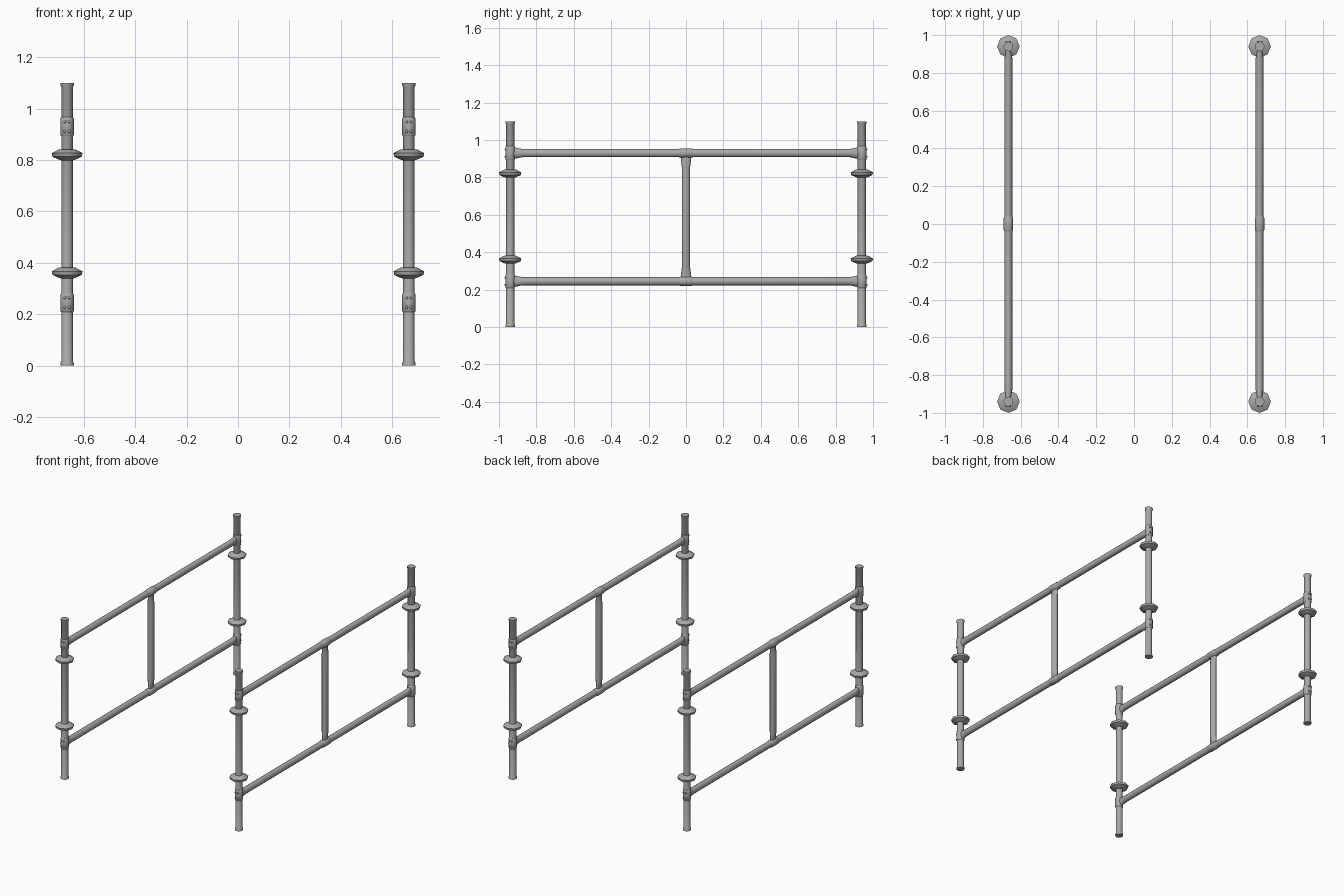
import bpy, bmesh
from math import pi, cos, sin, radians
from mathutils import Vector

cube = bpy.data.objects.get("Cube")
if cube:
    bpy.data.objects.remove(cube, do_unlink=True)

steel = bpy.data.materials.new("galvanised grey")
steel.use_nodes = True
GREY = (0.4, 0.4, 0.4, 1)
steel.diffuse_color = GREY
steel.node_tree.nodes["Principled BSDF"].inputs["Base Color"].default_value = GREY

X, Y, Z = Vector((1, 0, 0)), Vector((0, 1, 0)), Vector((0, 0, 1))
SIDE, DEPTH, TOP = 0.665, 0.94, 1.1
RAILS = (0.245, 0.93)


def loft(name, origin, axis, u, v, sections, sides=8, angle=50):
    """Skin rings given as (distance along axis, radius on u, radius on v)."""
    bm = bmesh.new()
    rings = []
    for d, ru, rv in sections:
        ring = []
        for i in range(sides):
            a = 2 * pi * i / sides
            ring.append(bm.verts.new(origin + axis * d + u * ru * cos(a) + v * rv * sin(a)))
        rings.append(ring)
    for a, b in zip(rings, rings[1:]):
        for i in range(sides):
            j = (i + 1) % sides
            bm.faces.new((a[i], a[j], b[j], b[i]))
    bm.faces.new(rings[0][::-1])
    bm.faces.new(rings[-1])
    bmesh.ops.recalc_face_normals(bm, faces=bm.faces)
    mesh = bpy.data.meshes.new(name)
    bm.to_mesh(mesh)
    bm.free()
    mesh.materials.append(steel)
    obj = bpy.data.objects.new(name, mesh)
    bpy.context.collection.objects.link(obj)
    bpy.ops.object.select_all(action="DESELECT")
    obj.select_set(True)
    bpy.context.view_layer.objects.active = obj
    bpy.ops.object.shade_smooth_by_angle(angle=radians(angle))
    return obj


def round_loft(name, origin, axis, u, v, profile, **options):
    return loft(name, origin, axis, u, v, [(d, r, r) for d, r in profile], **options)


def crimped_tube(name, origin, axis, wide, half, r, thin, flare, crimp):
    """Tube with both ends pinched on x and widened across."""
    ends = [(half, thin, flare), (half - crimp * 0.4, thin, flare * 0.95), (half - crimp, r, r)]
    sections = [(-d, a, b) for d, a, b in ends] + ends[::-1]
    loft(name, origin, axis, X, wide, sections, sides=12)


def post(side, end, label):
    base = Vector((side * SIDE, end * DEPTH, 0))
    lip = [(0, 0.026), (0.01, 0.026), (0.016, 0.0225)]
    profile = lip + [(TOP - d, r) for d, r in reversed(lip)]
    round_loft(label + "_post", base, Z, X, Y, profile, sides=12)

    # Eight-sided locking rings
    for z in (0.36, 0.82):
        ring = [(-0.021, 0.024), (-0.017, 0.036), (-0.007, 0.057), (0.007, 0.06),
                (0.012, 0.05), (0.021, 0.033), (0.022, 0.022)]
        round_loft(label + "_locking_ring", base + Z * z, Z, X, Y, ring)

    # Joint sleeves with their rivets
    for z in RAILS:
        sleeve = [(-0.037, 0.023), (-0.032, 0.026), (0.032, 0.026), (0.037, 0.023)]
        round_loft(label + "_joint_sleeve", base + Z * z, Z, X, Y, sleeve, sides=12)
        for dz in (-0.019, 0.019):
            for dx in (-0.009, 0.009):
                spot = base + Vector((dx, end * 0.022, z + dz))
                round_loft(label + "_rivet", spot, Y * end, X, Z,
                           [(0, 0.006), (0.005, 0.006), (0.008, 0.003)], sides=6)


def frame(side, label):
    for end, where in ((-1, "front"), (1, "back")):
        post(side, end, f"{label}_{where}")

    # Horizontal rails and the clamps at mid length
    for z, where in zip(RAILS, ("lower", "upper")):
        centre = Vector((side * SIDE, 0, z))
        crimped_tube(f"{label}_{where}_rail", centre, Y, Z, 0.935, 0.0215, 0.015, 0.031, 0.06)
        clamp = [(-0.04, 0.021), (-0.03, 0.025), (0.03, 0.025), (0.04, 0.021)]
        round_loft(f"{label}_{where}_clamp", centre, Y, X, Z, clamp, sides=12)

    # Upright strut between the rails
    middle = Vector((side * SIDE, 0, sum(RAILS) / 2))
    crimped_tube(label + "_strut", middle, Z, Y, 0.335, 0.0215, 0.012, 0.029, 0.07)


frame(-1, "right")
frame(1, "left")
